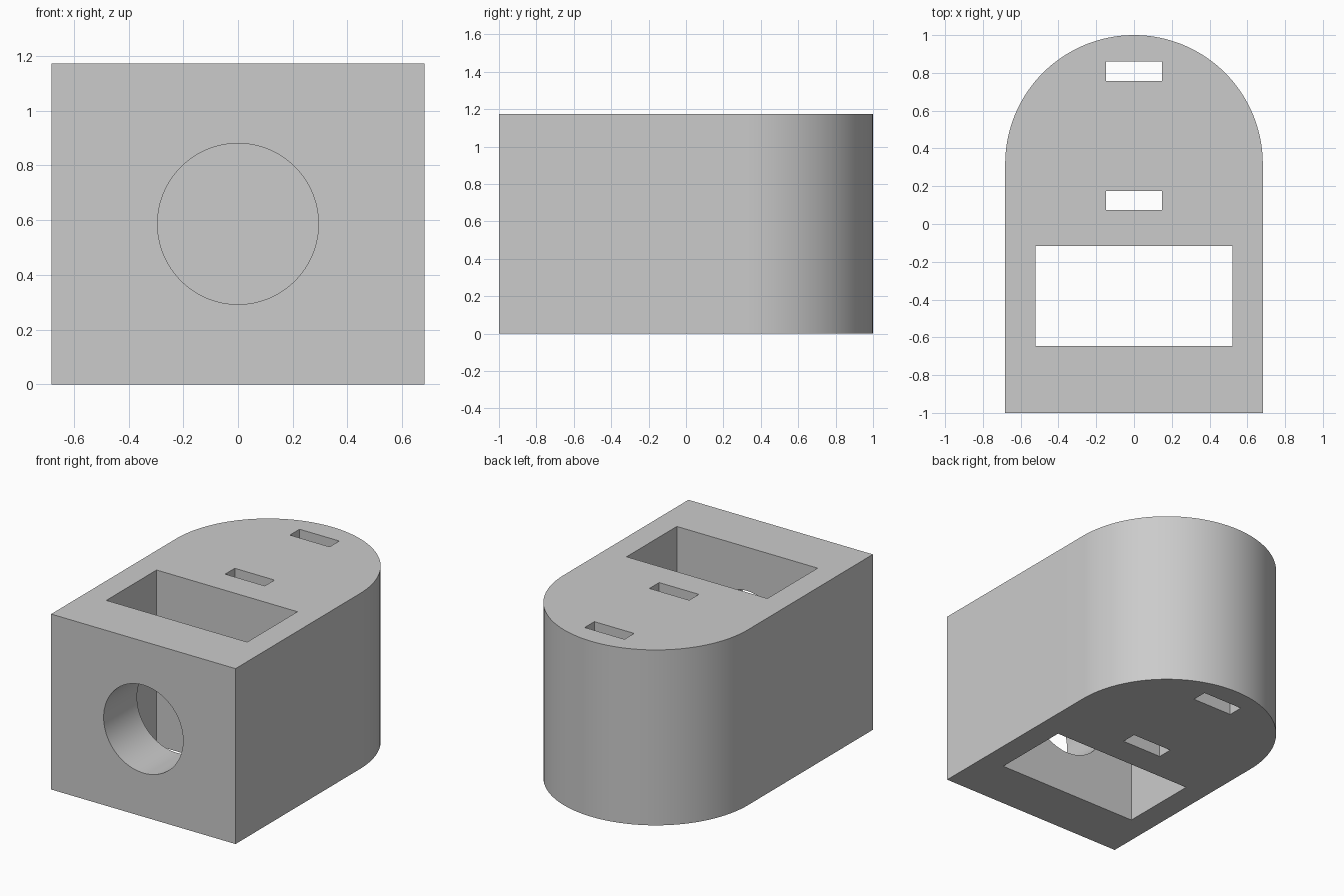
import bpy
import bmesh
import math

if "Cube" in bpy.data.objects:
    bpy.data.objects.remove(bpy.data.objects["Cube"], do_unlink=True)

HALF_WIDTH = 0.682
HEIGHT = 1.173
ARC_Y = 1 - HALF_WIDTH
ARC_STEPS = 64

grey = bpy.data.materials.new("plain grey")
grey.use_nodes = True
grey.diffuse_color = (0.6, 0.6, 0.6, 1)
grey.node_tree.nodes["Principled BSDF"].inputs["Base Color"].default_value = (0.6, 0.6, 0.6, 1)


def prism(name, outline, z0, z1):
    """Extrude a flat outline upward into a solid."""
    bm = bmesh.new()
    face = bm.faces.new([bm.verts.new((x, y, z0)) for x, y in outline])
    top = bmesh.ops.extrude_face_region(bm, geom=[face])["geom"]
    verts = [v for v in top if isinstance(v, bmesh.types.BMVert)]
    bmesh.ops.translate(bm, verts=verts, vec=(0, 0, z1 - z0))
    bmesh.ops.recalc_face_normals(bm, faces=bm.faces)
    mesh = bpy.data.meshes.new(name)
    bm.to_mesh(mesh)
    bm.free()
    obj = bpy.data.objects.new(name, mesh)
    bpy.context.collection.objects.link(obj)
    mesh.materials.append(grey)
    return obj


def box_cutter(name, half_x, y0, y1):
    """Vertical rectangular cutter passing through the whole block."""
    outline = [(-half_x, y0), (half_x, y0), (half_x, y1), (-half_x, y1)]
    return prism(name, outline, -0.2, HEIGHT + 0.2)


# Block with a square front and a half-round back
arc = [(HALF_WIDTH * math.cos(math.pi * i / ARC_STEPS),
        ARC_Y + HALF_WIDTH * math.sin(math.pi * i / ARC_STEPS))
       for i in range(ARC_STEPS + 1)]
body = prism("block_body", [(-HALF_WIDTH, -1), (HALF_WIDTH, -1)] + arc, 0, HEIGHT)

# Large opening and two strap slots, all running top to bottom
cutters = [
    box_cutter("opening_cutter", 0.521, -0.647, -0.116),
    box_cutter("middle_slot_cutter", 0.147, 0.074, 0.176),
    box_cutter("back_slot_cutter", 0.147, 0.758, 0.86),
]

# Round hole from the front face into the large opening
bpy.ops.mesh.primitive_cylinder_add(vertices=96, radius=0.294, depth=0.8,
                                    location=(0, -0.8, HEIGHT / 2),
                                    rotation=(math.pi / 2, 0, 0))
round_cutter = bpy.context.object
round_cutter.name = "round_hole_cutter"
round_cutter.data.materials.append(grey)
cutters.append(round_cutter)

# Cut the openings and discard the cutters
bpy.ops.object.select_all(action="DESELECT")
body.select_set(True)
bpy.context.view_layer.objects.active = body
for cutter in cutters:
    cutter.hide_render = True
    cut = body.modifiers.new(cutter.name, "BOOLEAN")
    cut.operation = "DIFFERENCE"
    cut.solver = "EXACT"
    cut.object = cutter
    bpy.ops.object.modifier_apply(modifier=cut.name)
    bpy.data.objects.remove(cutter, do_unlink=True)

bpy.ops.object.shade_smooth_by_angle(angle=math.radians(30))
